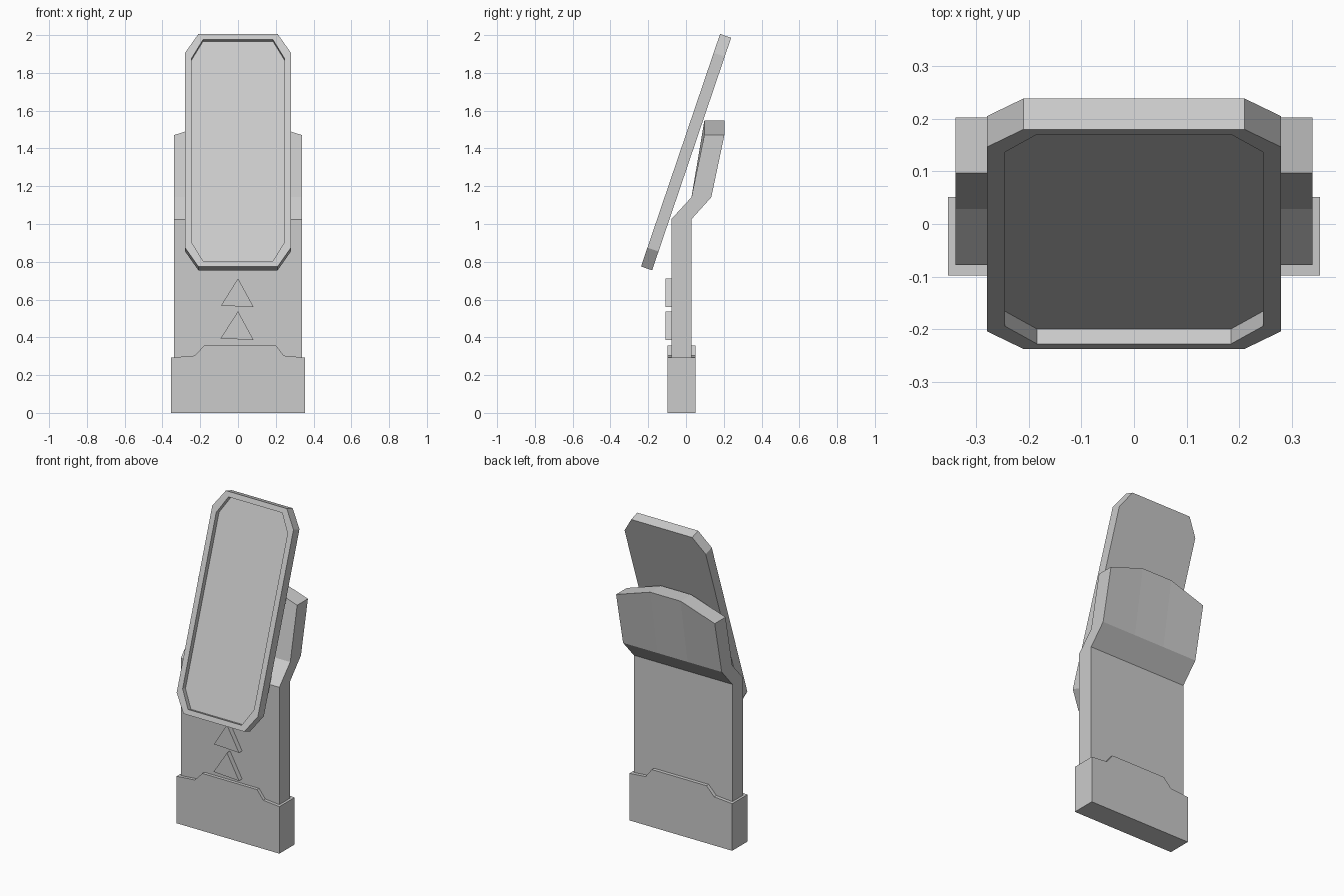
import bpy, bmesh, math
from mathutils import Matrix

if "Cube" in bpy.data.objects:
    bpy.data.objects.remove(bpy.data.objects["Cube"])


def finish(name, bm):
    bmesh.ops.recalc_face_normals(bm, faces=bm.faces)
    mesh = bpy.data.meshes.new(name)
    bm.to_mesh(mesh)
    bm.free()
    obj = bpy.data.objects.new(name, mesh)
    bpy.context.collection.objects.link(obj)
    return obj


def loft(name, rings):
    """Join equal-length closed rings and cap both ends."""
    bm = bmesh.new()
    vs = [[bm.verts.new(p) for p in ring] for ring in rings]
    n = len(vs[0])
    for a, b in zip(vs, vs[1:]):
        for i in range(n):
            j = (i + 1) % n
            bm.faces.new((a[i], a[j], b[j], b[i]))
    bm.faces.new(vs[0])
    bm.faces.new(vs[-1])
    return finish(name, bm)


def slab(name, outline, y0, y1):
    """Extrude an x-z outline along y."""
    return loft(name, [[(x, y, z) for x, z in outline] for y in (y0, y1)])


def octagon(w, z0, z1, cx, cz, y):
    """Rectangle with cut corners, in the x-z plane."""
    pts = [(w, z0 + cz), (w, z1 - cz), (w - cx, z1), (cx - w, z1),
           (-w, z1 - cz), (-w, z0 + cz), (cx - w, z0), (w - cx, z0)]
    return [(x, y, z) for x, z in pts]


# Foot with a raised collar in the middle
slab("base", [(-0.354, 0), (0.354, 0), (0.354, 0.293), (0.243, 0.303),
              (0.2, 0.358), (-0.177, 0.358), (-0.23, 0.303), (-0.354, 0.293)],
     -0.098, 0.051)

# Bent pillar, lofted across x, with a crowned top
rings = []
for x, top in ((-0.34, 1.47), (-0.105, 1.547), (0.105, 1.547), (0.34, 1.47)):
    rings.append([(x, y, z) for y, z in (
        (-0.078, 0.1), (-0.078, 1.025), (0.029, 1.142), (0.097, top),
        (0.203, top), (0.134, 1.142), (0.029, 1.025), (0.029, 0.1))])
loft("pillar", rings)

# Raised arrow markers
slab("upper_arrow", [(-0.09, 0.568), (0.083, 0.56), (0, 0.712)], -0.109, -0.07)
slab("lower_arrow", [(-0.092, 0.395), (0.083, 0.385), (0, 0.538)], -0.109, -0.07)

# Tilted screen: outer shell with a recessed front
L, T, D = 1.3, 0.062, 0.03
screen = loft("screen", [
    octagon(0.28, 0, L, 0.07, 0.105, T),
    octagon(0.28, 0, L, 0.07, 0.105, 0),
    octagon(0.246, 0.031, L - 0.031, 0.061, 0.105, 0),
    octagon(0.246, 0.031, L - 0.031, 0.061, 0.105, D)])
screen.data.transform(Matrix.Translation((0, -0.238, 0.775))
                      @ Matrix.Rotation(math.radians(-18.77), 4, 'X'))
